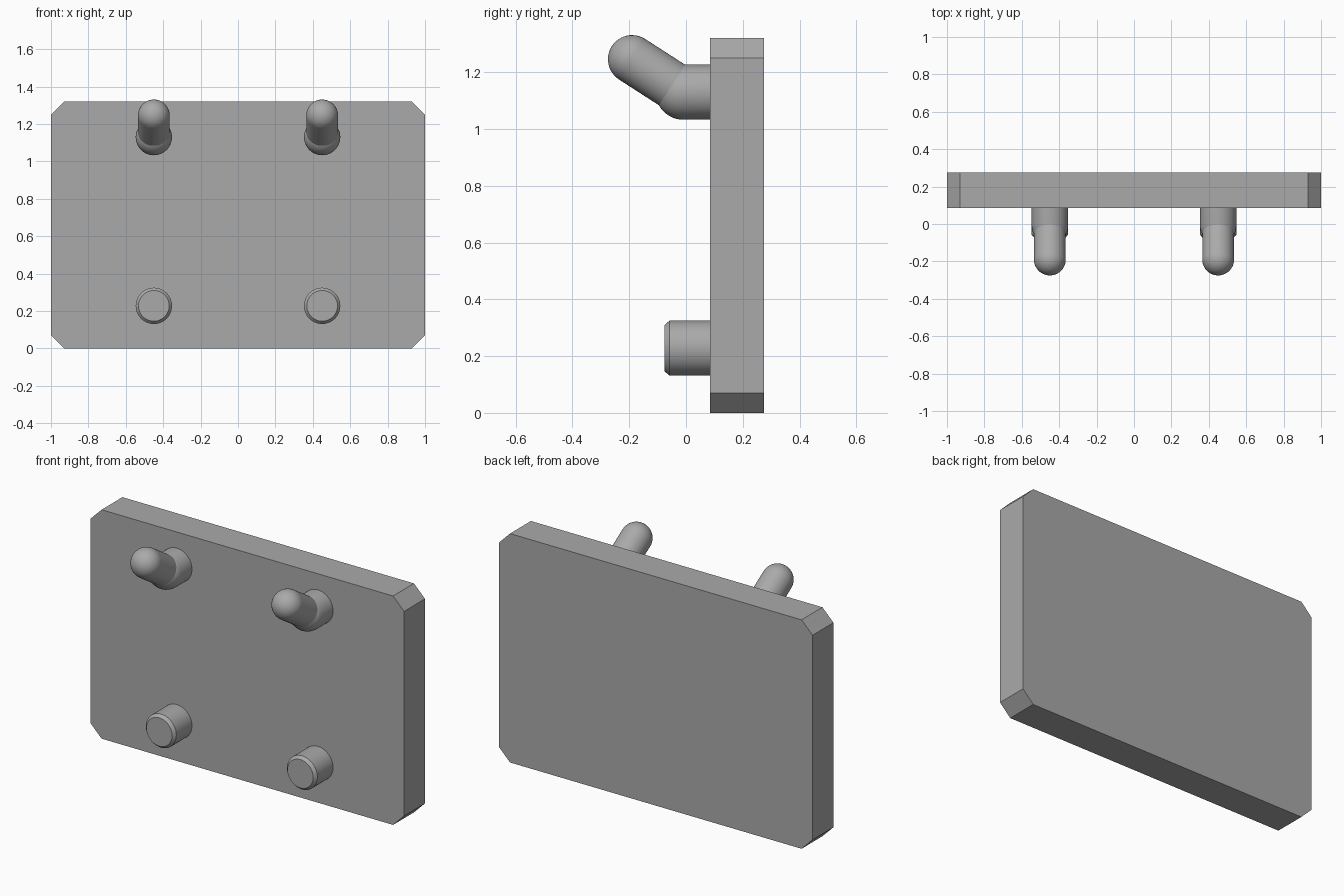
import bpy, bmesh
from math import radians
from mathutils import Vector

cube = bpy.data.objects.get("Cube")
if cube:
    bpy.data.objects.remove(cube, do_unlink=True)

grey = bpy.data.materials.new("plain grey")
grey.use_nodes = True
COLOUR = (0.4, 0.4, 0.4, 1)
grey.diffuse_color = COLOUR
grey.node_tree.nodes["Principled BSDF"].inputs["Base Color"].default_value = COLOUR

FRONT, BACK, HEIGHT, CHAMFER = 0.085, 0.275, 1.32, 0.07
PEG_X, PEG_R, ARM_R = 0.45, 0.097, 0.085


def finish(bm, name, smooth=True):
    bmesh.ops.recalc_face_normals(bm, faces=bm.faces)
    mesh = bpy.data.meshes.new(name)
    bm.to_mesh(mesh)
    bm.free()
    mesh.materials.append(grey)
    obj = bpy.data.objects.new(name, mesh)
    bpy.context.collection.objects.link(obj)
    if smooth:
        bpy.ops.object.select_all(action='DESELECT')
        obj.select_set(True)
        bpy.context.view_layer.objects.active = obj
        bpy.ops.object.shade_smooth_by_angle(angle=radians(30))
    return obj


def revolve(name, start, direction, profile, steps=48):
    """Spin (distance along axis, radius) points about an axis."""
    bm = bmesh.new()
    axis = Vector(direction).normalized()
    start = Vector(start)
    side = axis.cross(Vector((1, 0, 0))).normalized()
    verts = [bm.verts.new(start + axis * d + side * r) for d, r in profile]
    edges = [bm.edges.new(pair) for pair in zip(verts, verts[1:])]
    bmesh.ops.spin(bm, geom=verts + edges, cent=start, axis=axis,
                   angle=radians(360), steps=steps)
    bmesh.ops.remove_doubles(bm, verts=bm.verts, dist=1e-5)
    return finish(bm, name)


def dome(length, radius, steps=12):
    """Profile of a rod with a flat base and a hemispherical tip."""
    points = [(0, 0), (0, radius)]
    for i in range(steps + 1):
        v = Vector((0, radius)).to_3d()
        angle = radians(90) * i / steps
        from_axis = Vector((1, 0)).to_3d().slerp(v.normalized(), 1 - i / steps)             if 0 < i < steps else (Vector((0, 1, 0)) if i == 0 else Vector((1, 0, 0)))
        points.append((length + radius * from_axis.x, radius * from_axis.y))
    return points


# Back plate with cut corners
bm = bmesh.new()
bmesh.ops.create_cube(bm, size=1)
for v in bm.verts:
    v.co = (v.co.x * 2, (FRONT + BACK) / 2 + v.co.y * (BACK - FRONT),
            (v.co.z + 0.5) * HEIGHT)
corners = [e for e in bm.edges
           if abs(e.verts[0].co.y - e.verts[1].co.y) > 0.1]
bmesh.ops.bevel(bm, geom=corners, offset=CHAMFER, segments=1, affect='EDGES')
finish(bm, "back_plate", smooth=False)

for label, x in (("left", PEG_X), ("right", -PEG_X)):
    # Lower pegs with a chamfered end
    revolve("lower_peg_" + label, (x, FRONT, 0.228), (0, -1, 0),
            [(0, 0), (0, PEG_R), (0.143, PEG_R), (0.16, 0.082), (0.16, 0)])
    # Upper hooks: round-ended socket and upward sloping arm
    elbow = Vector((x, -0.01, 1.13))
    tip = Vector((x, -0.19, 1.246))
    revolve("hook_socket_" + label, (x, FRONT, elbow.z), (0, -1, 0),
            dome(FRONT - elbow.y, PEG_R))
    revolve("hook_arm_" + label, elbow, tip - elbow,
            dome((tip - elbow).length, ARM_R))
